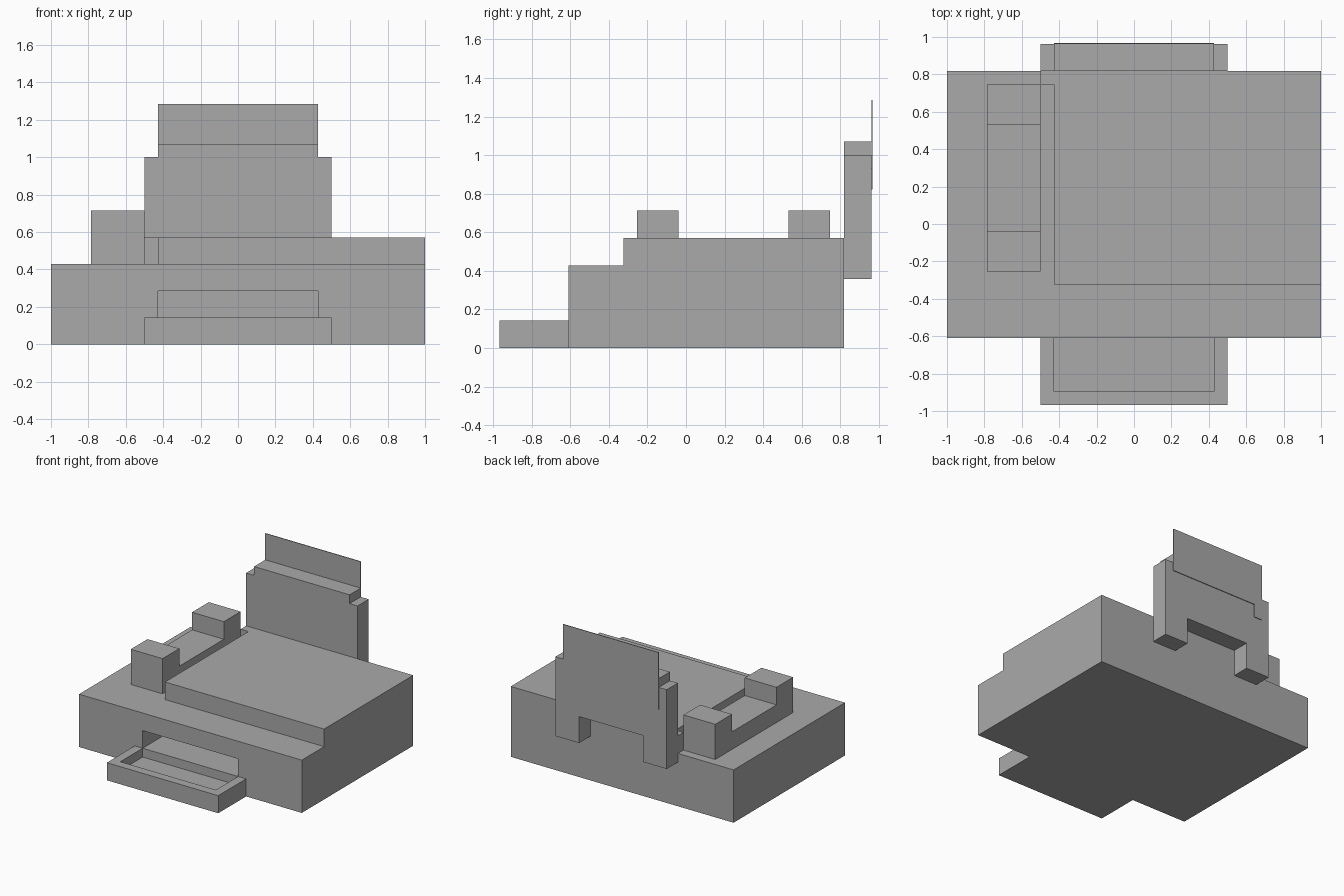
import bpy
import bmesh
from mathutils import Vector

cube = bpy.data.objects.get("Cube")
if cube:
    bpy.data.objects.remove(cube, do_unlink=True)

grey = bpy.data.materials.new("plain_grey")
grey.use_nodes = True
colour = (0.4, 0.4, 0.4, 1)
grey.diffuse_color = colour
grey.node_tree.nodes["Principled BSDF"].inputs["Base Color"].default_value = colour

U = 1 / 14          # layout module
FRONT = -0.61       # front of the body
BACK = FRONT + 20 * U
PANEL_BACK = BACK + 2 * U


def prism(name, outline, axis, low, high):
    """Extrude a flat outline along one axis, from low to high."""
    def place(p):
        co = list(p)
        co.insert("xyz".index(axis), low)
        return Vector(co)

    bm = bmesh.new()
    face = bm.faces.new([bm.verts.new(place(p)) for p in outline])
    grown = bmesh.ops.extrude_face_region(bm, geom=[face])["geom"]
    shift = Vector([high - low if a == axis else 0 for a in "xyz"])
    bmesh.ops.translate(bm, vec=shift,
                        verts=[v for v in grown if isinstance(v, bmesh.types.BMVert)])
    bmesh.ops.recalc_face_normals(bm, faces=bm.faces)
    mesh = bpy.data.meshes.new(name)
    bm.to_mesh(mesh)
    bm.free()
    mesh.materials.append(grey)
    obj = bpy.data.objects.new(name, mesh)
    bpy.context.collection.objects.link(obj)
    return obj


def rect(a0, b0, a1, b1):
    return [(a0, b0), (a1, b0), (a1, b1), (a0, b1)]


def mirrored(half):
    """Complete a right-hand half outline across x = 0."""
    return half + [(-x, z) for x, z in reversed(half)]


# Body with the paper exit slot cut in its front
body = prism("body", rect(-1, FRONT, 1, BACK), "z", 0, 6 * U)
cutter = prism("slot_cutter", rect(-6 * U, 2 * U, 6 * U, 4 * U), "y",
               FRONT - U, FRONT + 7 * U)
cutter.hide_render = True
cut = body.modifiers.new("exit_slot", "BOOLEAN")
cut.operation = "DIFFERENCE"
cut.solver = "EXACT"
cut.object = cutter
bpy.context.view_layer.objects.active = body
bpy.ops.object.modifier_apply(modifier=cut.name)
bpy.data.objects.remove(cutter, do_unlink=True)

# Output tray: solid floor and a rim on three sides
tray_front = FRONT - 5 * U
prism("tray_floor", rect(-7 * U, tray_front, 7 * U, FRONT), "z", 0, U)
rim = mirrored([(7 * U, tray_front), (7 * U, FRONT),
                (6 * U, FRONT), (6 * U, tray_front + U)])
# Reorder so the U-shaped outline runs outside, then inside
rim = [rim[0], rim[1], rim[2], rim[3], rim[4], rim[5], rim[6], rim[7]]
prism("tray_rim", rim, "z", U, 2 * U)

# Raised lid with a narrow step at its rear corner
prism("lid", [(-6 * U, FRONT + 4 * U), (1, FRONT + 4 * U), (1, BACK),
              (-7 * U, BACK), (-7 * U, BACK - U), (-6 * U, BACK - U)],
      "z", 6 * U, 8 * U)

# Control block: two raised ends joined by a lower bridge
a, b, c, d = [FRONT + n * U for n in (5, 8, 16, 19)]
prism("control_block", [(a, 6 * U), (d, 6 * U), (d, 10 * U), (c, 10 * U),
                        (c, 8 * U), (b, 8 * U), (b, 10 * U), (a, 10 * U)],
      "x", -11 * U, -7 * U)

# Rear paper support: stepped top and two legs
prism("rear_support",
      mirrored([(4 * U, 8 * U), (4 * U, 5 * U), (7 * U, 5 * U),
                (7 * U, 14 * U), (6 * U, 14 * U), (6 * U, 15 * U)]),
      "y", BACK, PANEL_BACK)

# Thin paper sheet with a tab hanging from one corner
prism("paper_sheet", [(-6 * U, 18 * U), (6 * U, 18 * U), (6 * U, 13 * U),
                      (-5 * U, 13 * U), (-5 * U, 11.5 * U), (-6 * U, 11.5 * U)],
      "y", PANEL_BACK, PANEL_BACK + 0.006)
